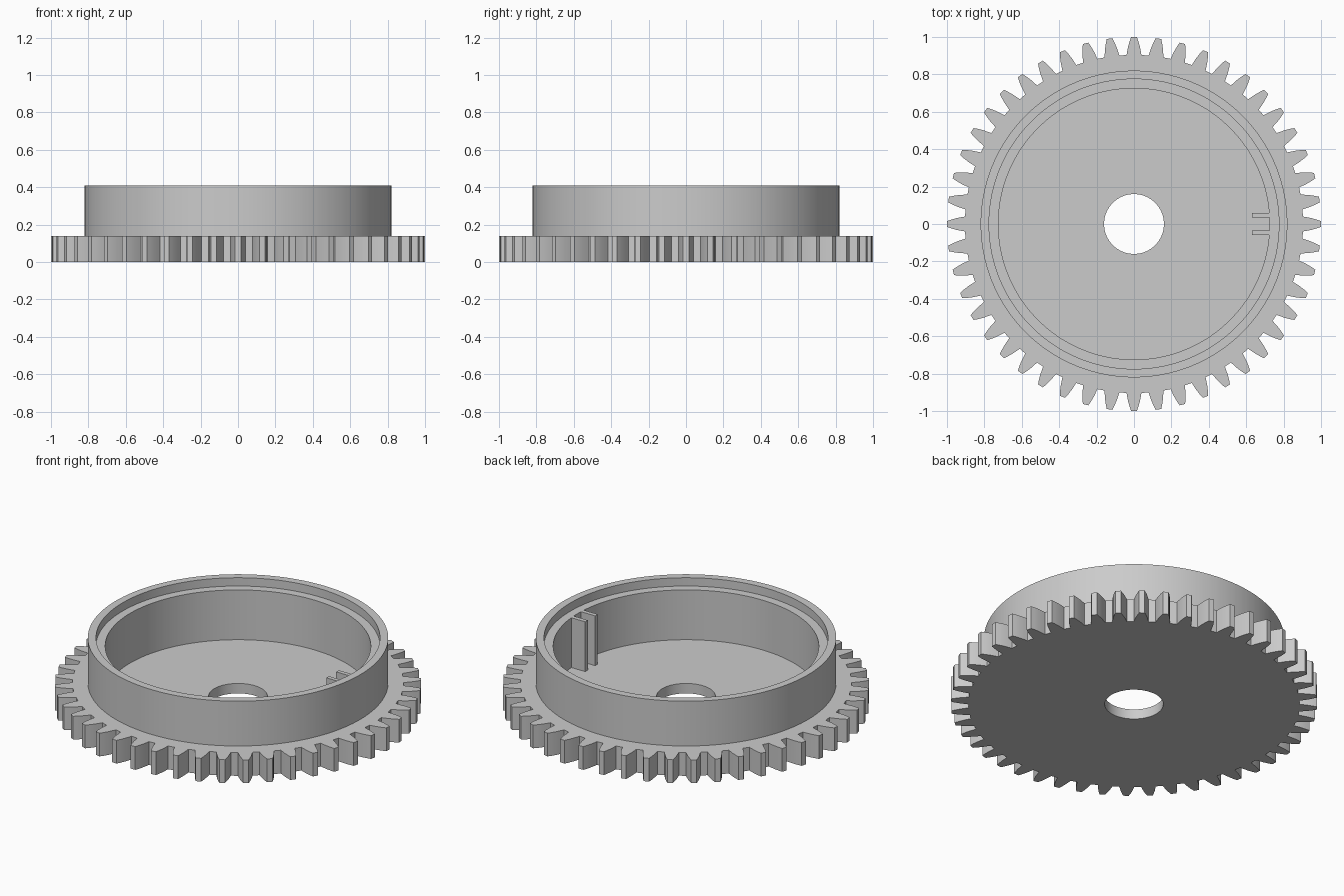
import bpy
import bmesh
from math import cos, sin, pi, radians

cube = bpy.data.objects.get("Cube")
if cube:
    bpy.data.objects.remove(cube, do_unlink=True)

# Single grey material
grey = bpy.data.materials.new("light grey")
grey.use_nodes = True
grey.diffuse_color = (0.6, 0.6, 0.6, 1)
grey.node_tree.nodes["Principled BSDF"].inputs["Base Color"].default_value = (0.6, 0.6, 0.6, 1)

TEETH = 48
HOLE, WALL_OUT, LIP, WALL_IN = 0.16, 0.82, 0.775, 0.725
FLOOR, PLATE_TOP, LEDGE, RIM = 0.06, 0.14, 0.36, 0.41

# Half tooth: radius and half width, from root to tip
FLANK = [(0.904, 0.040), (0.925, 0.036), (0.95, 0.031), (0.978, 0.023), (1.0, 0.015)]


def finish(name, bm):
    bmesh.ops.recalc_face_normals(bm, faces=bm.faces)
    mesh = bpy.data.meshes.new(name)
    bm.to_mesh(mesh)
    bm.free()
    mesh.materials.append(grey)
    obj = bpy.data.objects.new(name, mesh)
    bpy.context.collection.objects.link(obj)
    return obj


# Gear outline in polar form: one tooth and half a gap on each side, repeated
outline = []
for i in range(TEETH):
    mid = 2 * pi * i / TEETH
    outline.append((mid - pi / TEETH, FLANK[0][0]))
    outline += [(mid - w / r, r) for r, w in FLANK]
    outline += [(mid + w / r, r) for r, w in reversed(FLANK)]

# Gear with cup: closed section swept through matching rings (None = tooth outline)
section = [(HOLE, 0), (None, 0), (None, PLATE_TOP), (WALL_OUT, PLATE_TOP),
           (WALL_OUT, RIM), (LIP, RIM), (LIP, LEDGE), (WALL_IN, LEDGE),
           (WALL_IN, FLOOR), (HOLE, FLOOR)]
bm = bmesh.new()
rings = [[bm.verts.new(((radius or r) * cos(a), (radius or r) * sin(a), z))
          for a, r in outline] for radius, z in section]
for k, low in enumerate(rings):
    high = rings[(k + 1) % len(rings)]
    for j in range(len(outline)):
        n = (j + 1) % len(outline)
        bm.faces.new((low[j], low[n], high[n], high[j]))
gear = finish("gear_cup", bm)
bpy.ops.object.select_all(action="DESELECT")
gear.select_set(True)
bpy.context.view_layer.objects.active = gear
bpy.ops.object.shade_smooth_by_angle(angle=radians(30))

# Pair of upright ribs on the inside of the wall
for side, name in ((1, "back_rib"), (-1, "front_rib")):
    bm = bmesh.new()
    bmesh.ops.create_cube(bm, size=1)
    x0, x1, z0 = 0.63, WALL_IN + 0.003, FLOOR - 0.01
    bmesh.ops.scale(bm, vec=(x1 - x0, 0.025, LEDGE - z0), verts=bm.verts)
    bmesh.ops.translate(bm, vec=((x0 + x1) / 2, side * 0.047, (LEDGE + z0) / 2), verts=bm.verts)
    finish(name, bm)
